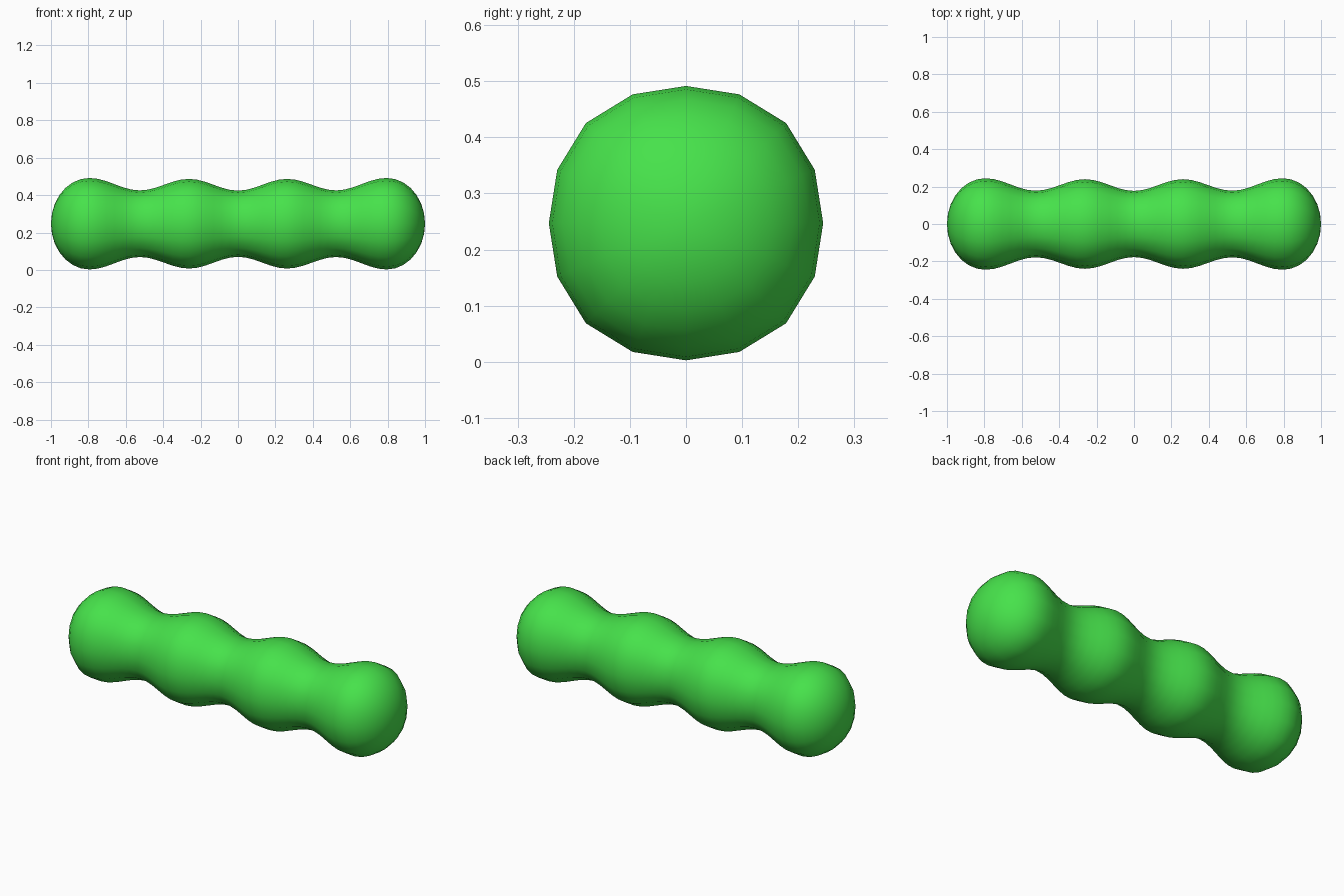
import bpy, bmesh
from math import cos, sin, pi

if "Cube" in bpy.data.objects:
    bpy.data.objects.remove(bpy.data.objects["Cube"])

SIDES = 16
CZ = 0.247          # height of the long axis

# Half profile (x, radius): rounded end, then cosine swells and waists to the middle
profile = [(0.795 + 0.205 * sin(a), 0.2445 * cos(a))
           for a in [pi / 2 * i / 7 for i in range(6, -1, -1)]]
keys = [(0.795, 0.2445), (0.525, 0.178), (0.262, 0.2395), (0.0, 0.177)]
for (x0, r0), (x1, r1) in zip(keys, keys[1:]):
    for i in range(1, 7):
        t = i / 6
        profile.append((x0 + (x1 - x0) * t, r0 + (r1 - r0) * (1 - cos(pi * t)) / 2))
profile += [(-x, r) for x, r in reversed(profile[:-1])]

# Sweep the profile round the x axis, slightly squared cross-section
bm = bmesh.new()
rings = []
for x, r in profile:
    ring = []
    for k in range(SIDES):
        a = 2 * pi * k / SIDES
        q = r * (1 + 0.016 * (1 - cos(4 * a)))
        ring.append(bm.verts.new((x, q * cos(a), CZ + q * sin(a))))
    rings.append(ring)
for a, b in zip(rings, rings[1:]):
    for k in range(SIDES):
        n = (k + 1) % SIDES
        bm.faces.new((a[k], a[n], b[n], b[k]))

# Close both rounded ends
for ring, x in ((rings[0], 1.0), (rings[-1], -1.0)):
    tip = bm.verts.new((x, 0, CZ))
    for k in range(SIDES):
        bm.faces.new((tip, ring[k], ring[(k + 1) % SIDES]))
bmesh.ops.recalc_face_normals(bm, faces=bm.faces)
for f in bm.faces:
    f.smooth = True

mesh = bpy.data.meshes.new("segmented_body")
bm.to_mesh(mesh)
bm.free()
body = bpy.data.objects.new("segmented_body", mesh)
bpy.context.collection.objects.link(body)

green = bpy.data.materials.new("green")
green.diffuse_color = (0.062, 0.76, 0.07, 1)
green.use_nodes = True
green.node_tree.nodes["Principled BSDF"].inputs["Base Color"].default_value = green.diffuse_color
mesh.materials.append(green)
